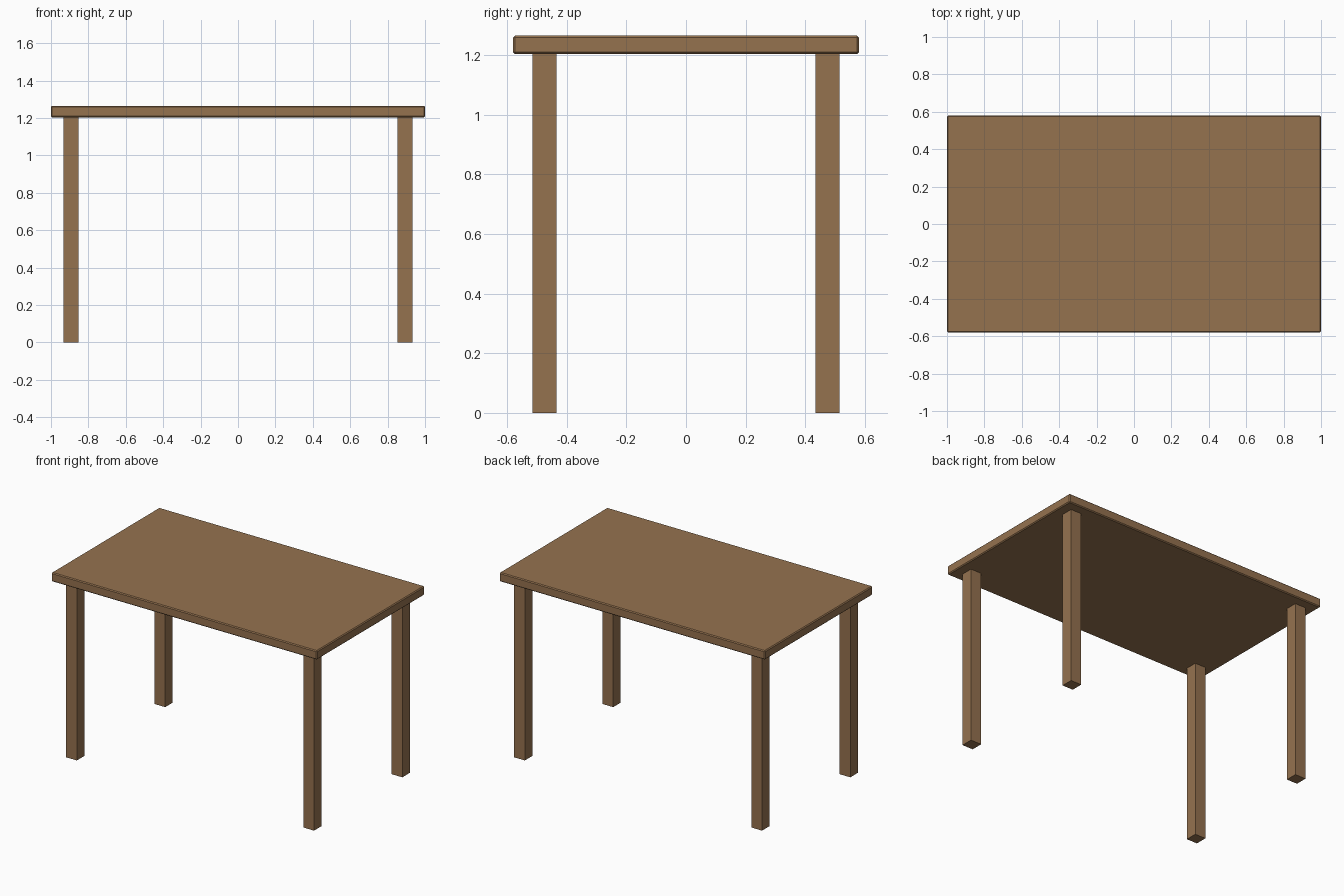
import bpy
import bmesh
from mathutils import Matrix

cube = bpy.data.objects.get("Cube")
if cube:
    bpy.data.objects.remove(cube, do_unlink=True)

# Single wood colour
wood = bpy.data.materials.new("brown_wood")
wood.use_nodes = True
colour = (0.3, 0.168, 0.078, 1)
wood.diffuse_color = colour
shader = next(n for n in wood.node_tree.nodes if n.type == "BSDF_PRINCIPLED")
shader.inputs["Base Color"].default_value = colour

TOP_Z, UNDERSIDE_Z = 1.265, 1.204
LEG_X, LEG_Y, LEG_WIDTH = 0.893, 0.475, 0.08


def box(name, size, centre):
    mesh = bpy.data.meshes.new(name)
    bm = bmesh.new()
    bmesh.ops.create_cube(bm, size=1, matrix=Matrix.Diagonal((*size, 1)))
    bm.to_mesh(mesh)
    bm.free()
    mesh.materials.append(wood)
    obj = bpy.data.objects.new(name, mesh)
    obj.location = centre
    bpy.context.collection.objects.link(obj)
    return obj


# Table top with a narrow chamfer on every edge
top = box("table_top", (2, 1.16, TOP_Z - UNDERSIDE_Z),
          (0, 0, (TOP_Z + UNDERSIDE_Z) / 2))
chamfer = top.modifiers.new("edge_chamfer", "BEVEL")
chamfer.width = 0.006
chamfer.segments = 1

# Four square legs
for end, y in (("front", -LEG_Y), ("back", LEG_Y)):
    for side, x in (("right", -LEG_X), ("left", LEG_X)):
        box(f"{end}_{side}_leg", (LEG_WIDTH, LEG_WIDTH, UNDERSIDE_Z),
            (x, y, UNDERSIDE_Z / 2))
